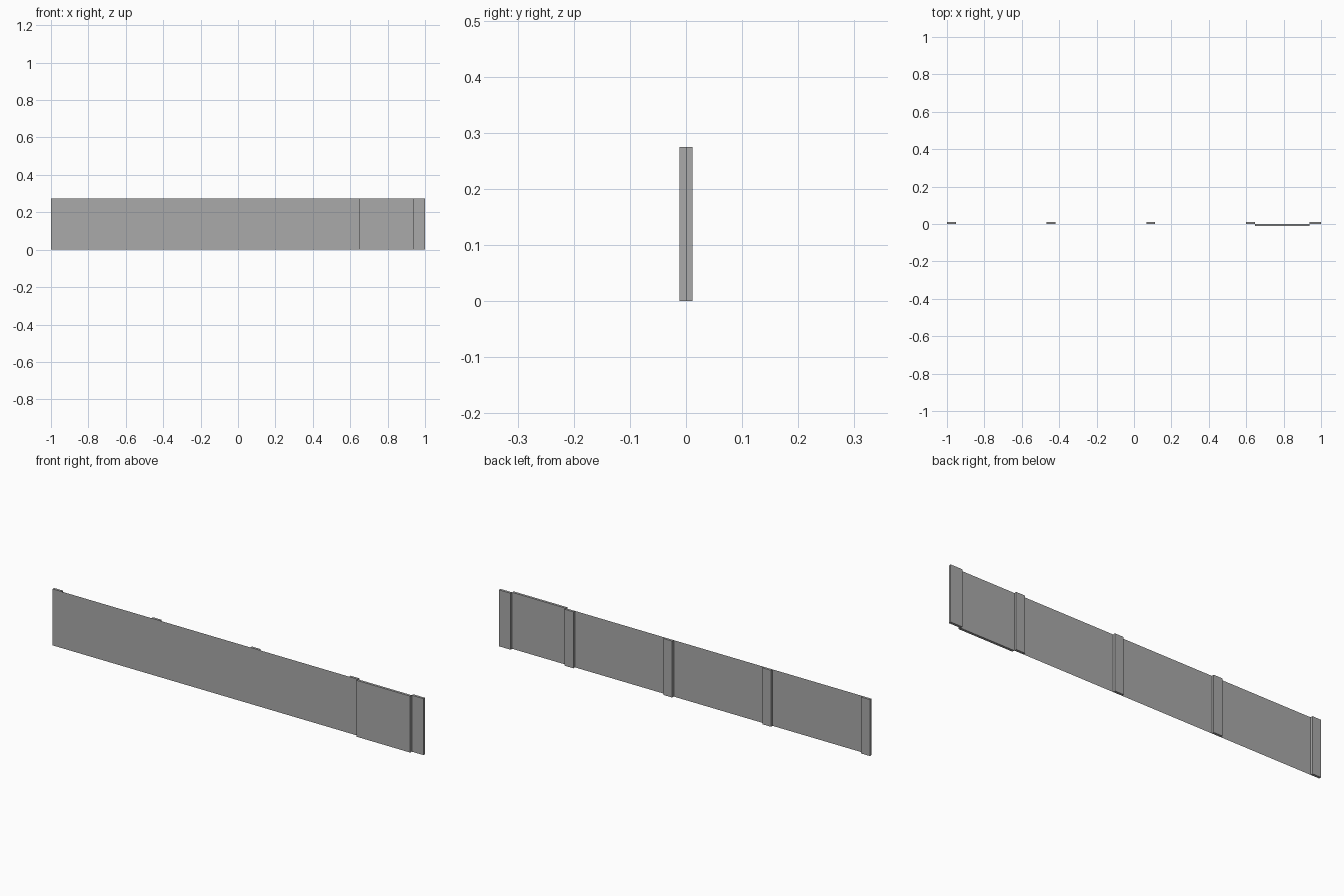
import bpy
import bmesh

if "Cube" in bpy.data.objects:
    bpy.data.objects.remove(bpy.data.objects["Cube"])

H = 0.275   # fence height
T = 0.012   # board thickness

grey = bpy.data.materials.new("plain grey")
grey.diffuse_color = (0.4, 0.4, 0.4, 1)
grey.use_nodes = True
grey.node_tree.nodes["Principled BSDF"].inputs["Base Color"].default_value = grey.diffuse_color


def add_object(name, bm):
    mesh = bpy.data.meshes.new(name)
    bm.to_mesh(mesh)
    bm.free()
    mesh.materials.append(grey)
    obj = bpy.data.objects.new(name, mesh)
    bpy.context.collection.objects.link(obj)


def board(name, x0, x1, y0, y1):
    bm = bmesh.new()
    bmesh.ops.create_cube(bm, size=1)
    for v in bm.verts:
        v.co = (x0 if v.co.x < 0 else x1,
                y0 if v.co.y < 0 else y1,
                0 if v.co.z < 0 else H)
    add_object(name, bm)


# Long thin fence sheet
bm = bmesh.new()
bm.faces.new([bm.verts.new((x, 0, z)) for x, z in
              ((-1, 0), (0.647, 0), (0.647, H), (-1, H))])
add_object("fence_sheet", bm)

# Evenly spaced posts behind the sheet
for i in range(4):
    x = -1 + i * 0.533
    board(f"post_{i + 1}", x, x + 0.047, 0, T)

# Wider end post beyond the gate
board("end_post", 0.937, 1, 0, T)

# Gate panel in front of the posts
board("gate_panel", 0.647, 0.937, -T, 0)
